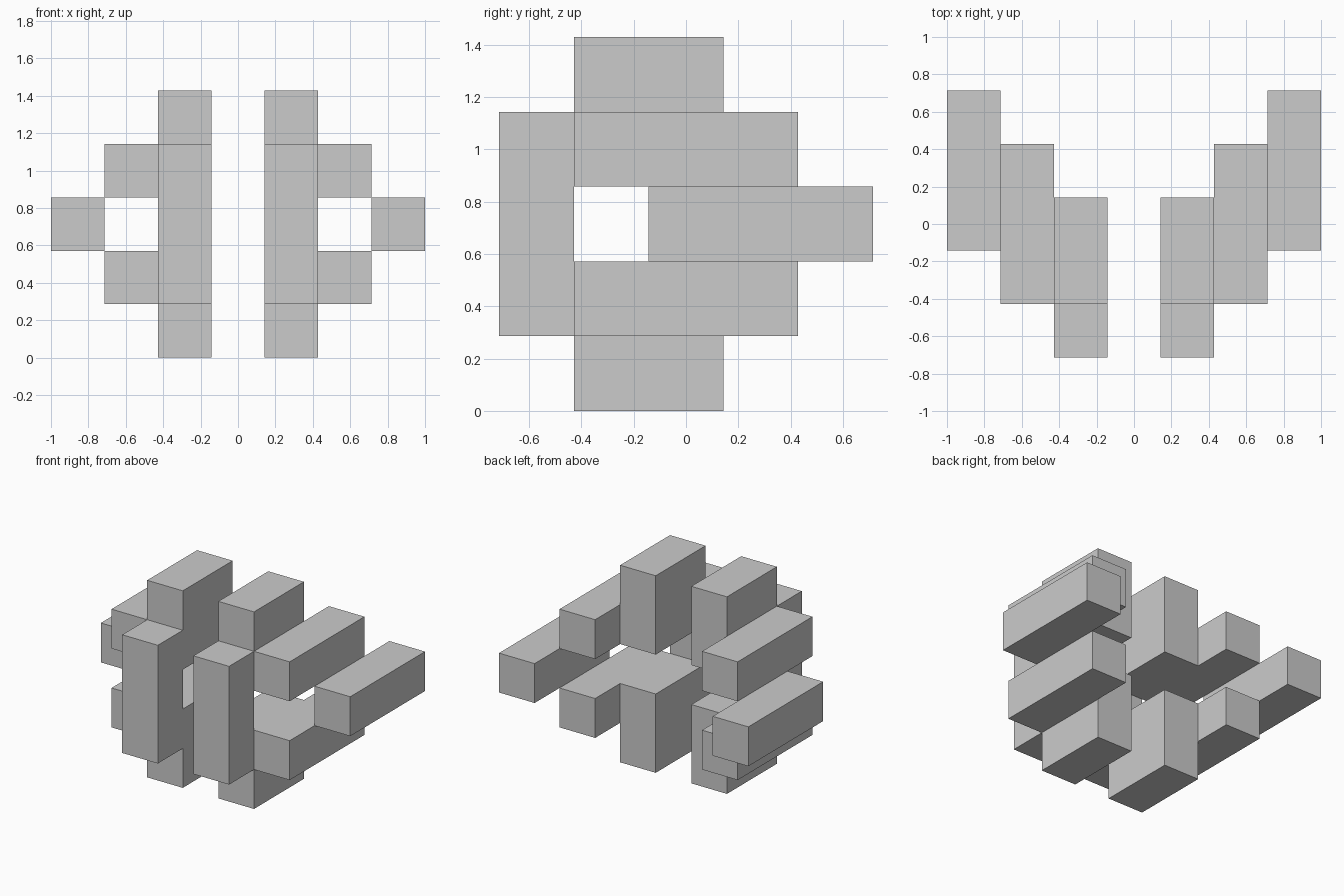
import bpy, bmesh
from mathutils import Vector

if "Cube" in bpy.data.objects:
    bpy.data.objects.remove(bpy.data.objects["Cube"])

U = 2 / 7  # grid module

# Right half as bars on the module grid: (x, y, z) start cell and (x, y, z) cell count
BARS = [
    ((0, 0, 1), (1, 1, 3)),  # front upright
    ((0, 1, 0), (1, 2, 2)),  # lower inner block
    ((0, 1, 3), (1, 2, 2)),  # upper inner block
    ((1, 1, 1), (1, 3, 1)),  # lower arm
    ((1, 1, 3), (1, 3, 1)),  # upper arm
    ((2, 2, 2), (1, 3, 1)),  # outer arm
]
ORIGIN = Vector((0.5, -2.5, 0))


def cells_of(bars):
    return {(s[0] + i, s[1] + j, s[2] + k)
            for s, n in bars
            for i in range(n[0]) for j in range(n[1]) for k in range(n[2])}


def build_shell(name, bars):
    """Join the bars into one outer shell without hidden inner walls."""
    cells = cells_of(bars)
    bm = bmesh.new()
    for cell in cells:
        for axis in range(3):
            for side in (0, 1):
                step = [0, 0, 0]
                step[axis] = 2 * side - 1
                if tuple(c + d for c, d in zip(cell, step)) in cells:
                    continue
                a, b = (axis + 1) % 3, (axis + 2) % 3
                loop = []
                for p, q in ((0, 0), (1, 0), (1, 1), (0, 1)):
                    v = Vector(cell)
                    v[axis] += side
                    v[a] += p
                    v[b] += q
                    loop.append(bm.verts.new((v + ORIGIN) * U))
                bm.faces.new(loop if side else loop[::-1])
    bmesh.ops.remove_doubles(bm, verts=bm.verts, dist=1e-4)
    bmesh.ops.dissolve_limit(bm, angle_limit=0.01, verts=bm.verts, edges=bm.edges)
    mesh = bpy.data.meshes.new(name)
    bm.to_mesh(mesh)
    bm.free()
    obj = bpy.data.objects.new(name, mesh)
    bpy.context.collection.objects.link(obj)
    return obj


# Stepped bars, mirrored to the left side
frame = build_shell("stepped_block_frame", BARS)
mirror = frame.modifiers.new("mirror_x", 'MIRROR')
mirror.use_mirror_merge = False
